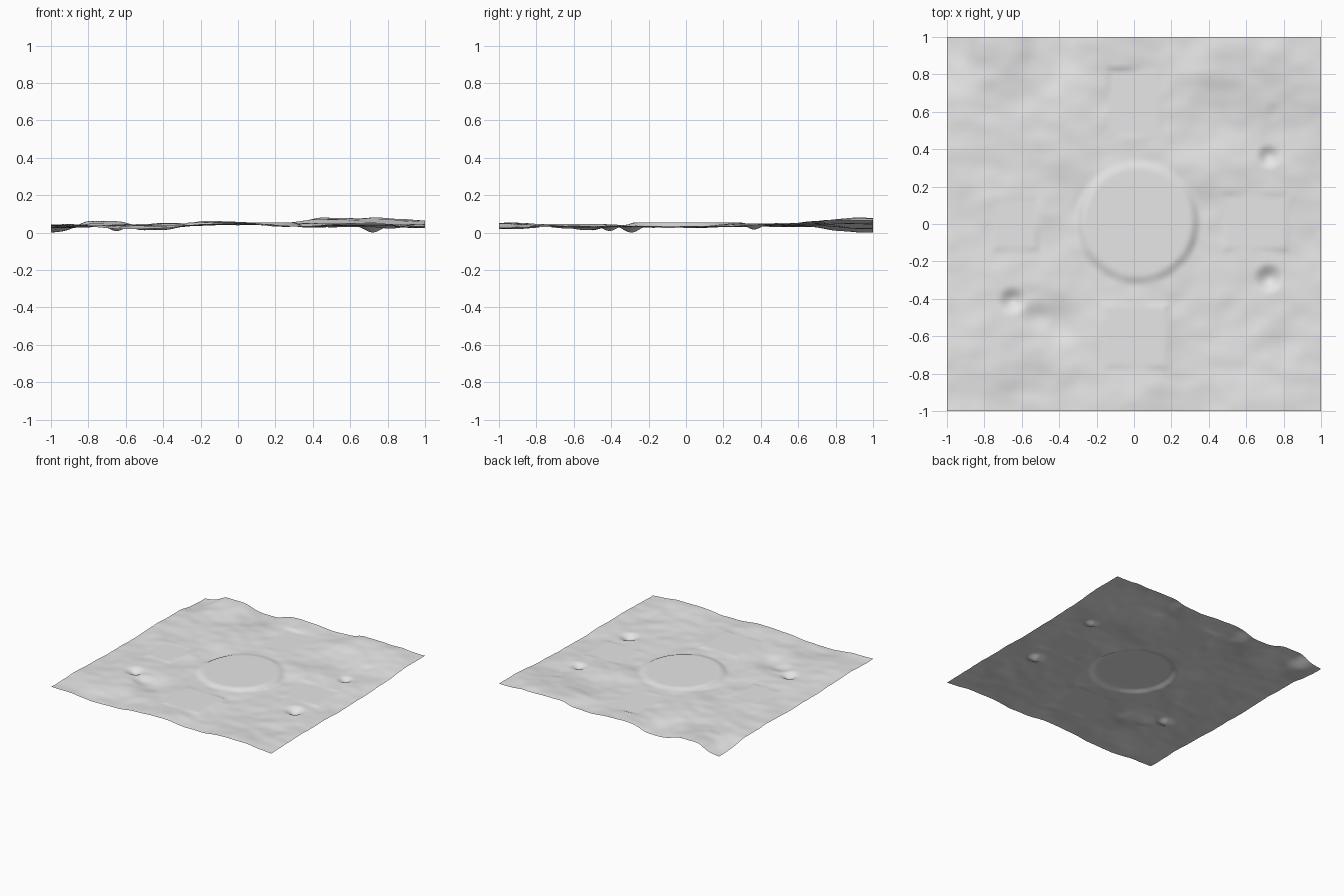
import bpy, bmesh, math
from mathutils import Vector, noise

cube = bpy.data.objects.get("Cube")
if cube:
    bpy.data.objects.remove(cube, do_unlink=True)

CELLS = 128

# Broad heights of the land: x, y, z in hundredths
SPOTS = [
    (-100, -100, 5), (-53, -100, 3), (0, -100, 6), (25, -100, 4), (66, -100, 6), (100, -100, 3.5),
    (-100, 100, 1), (-72, 100, 7.5), (-43, 100, 3), (-13, 100, 7), (28, 100, 5.5), (50, 95, 9),
    (70, 100, 8.5), (100, 100, 7.5), (-100, 0, 3.5), (-62, 0, 4.5), (-30, 0, 4), (0, 0, 6),
    (38, 0, 4), (100, 0, 4), (0, 65, 5.5), (0, -60, 5.5), (-40, 50, 5.5), (40, 55, 5),
    (40, -50, 4), (-75, -70, 5), (75, -70, 4.5), (-80, 35, 4.5), (72, 36, 5), (72, -28, 4),
    (-40, -30, 4.5), (45, 30, 5.5),
]

# Level building pads: centre x, y, half width, half depth, height
PADS = [
    (-0.635, 0, 0.1, 0.12, 0.046),
    (0.65, 0.01, 0.15, 0.13, 0.045),
    (0, 0.65, 0.12, 0.16, 0.055),
    (0.01, -0.6, 0.15, 0.15, 0.056),
]
# Round plateau: centre x, y, radius, height
PLATEAU = (0.02, 0.01, 0.28, 0.064)

# Bowl craters: centre x, y, radius, depth
CRATERS = [
    (-0.65, -0.41, 0.08, 0.026), (0.72, 0.36, 0.07, 0.026), (0.72, -0.29, 0.085, 0.032),
    (-0.42, -0.53, 0.18, 0.022), (-0.52, -0.49, 0.1, 0.014), (0.78, -0.64, 0.14, 0.01),
    (0.75, 0.6, 0.06, 0.006),
]


def smooth(t):
    t = min(max(t, 0), 1)
    return t * t * (3 - 2 * t)


def land(x, y):
    """Rolling ground: blended spot heights with gentle ripples."""
    total = weight = 0
    for px, py, pz in SPOTS:
        d = (x - px / 100) ** 2 + (y - py / 100) ** 2
        w = 1 / (d + 0.012) ** 2
        total += w * pz / 100
        weight += w
    ripple = 0.008 * noise.noise(Vector((x * 4, y * 5, 1)))
    ripple += 0.004 * noise.noise(Vector((x * 9, y * 11, 2)))
    return total / weight + ripple


def height(x, y):
    z = land(x, y)
    for cx, cy, hx, hy, level in PADS:
        outside = max(abs(x - cx) - hx, abs(y - cy) - hy)
        z += (level - z) * smooth(1 - outside / 0.035)
    cx, cy, radius, level = PLATEAU
    outside = math.hypot(x - cx, y - cy) - radius
    z += (level - z) * smooth(1 - outside / 0.06)
    for cx, cy, radius, depth in CRATERS:
        z -= depth * smooth(1 - math.hypot(x - cx, y - cy) / radius)
    return max(z, 0.003)


# Terrain sheet
bm = bmesh.new()
bmesh.ops.create_grid(bm, x_segments=CELLS, y_segments=CELLS, size=1)
for v in bm.verts:
    v.co.z = height(v.co.x, v.co.y)
lowest = min(v.co.z for v in bm.verts)
for v in bm.verts:
    v.co.z -= lowest
for f in bm.faces:
    f.smooth = True
mesh = bpy.data.meshes.new("terrain")
bm.to_mesh(mesh)
bm.free()
terrain = bpy.data.objects.new("terrain", mesh)
bpy.context.collection.objects.link(terrain)

# Plain grey ground
ground = bpy.data.materials.new("pale_grey_ground")
ground.use_nodes = True
colour = (0.8, 0.8, 0.8, 1)
ground.diffuse_color = colour
ground.node_tree.nodes["Principled BSDF"].inputs["Base Color"].default_value = colour
mesh.materials.append(ground)
